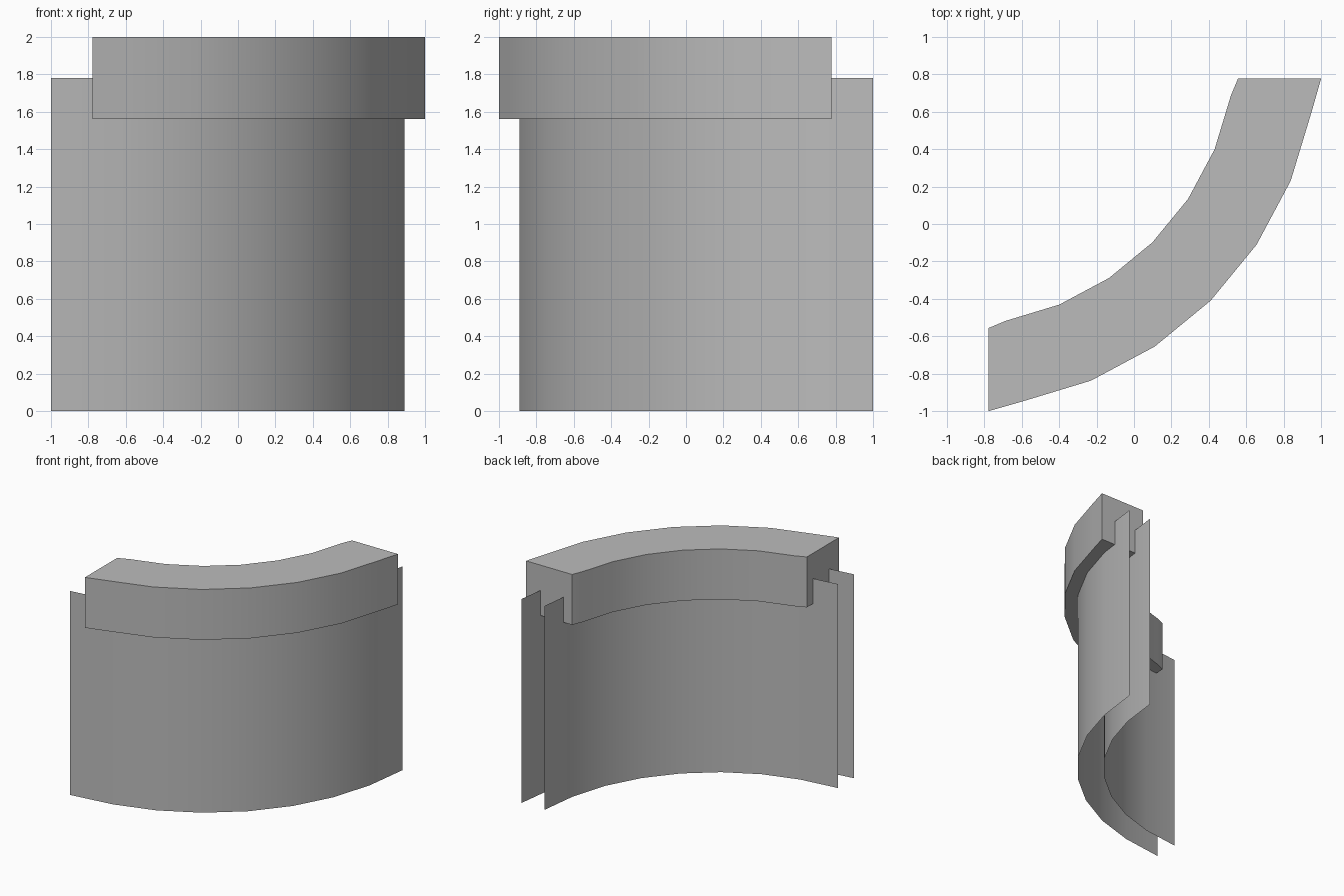
import bpy, bmesh, math

cube = bpy.data.objects.get("Cube")
if cube:
    bpy.data.objects.remove(cube, do_unlink=True)

grey = bpy.data.materials.new("stone grey")
grey.use_nodes = True
colour = (0.5, 0.5, 0.5, 1)
grey.diffuse_color = colour
grey.node_tree.nodes["Principled BSDF"].inputs["Base Color"].default_value = colour

CENTRE = 0.985      # arc centre at (-CENTRE, CENTRE)
STEPS = 8           # facets in a quarter turn


def arc(radius, end_x, end_y):
    """Quarter arc, symmetric about the diagonal, with set end points."""
    pts = [(end_x, end_y)]
    for i in range(1, STEPS):
        a = math.pi / 2 * i / STEPS
        pts.append((radius * math.sin(a) - CENTRE, CENTRE - radius * math.cos(a)))
    return pts + [(-end_y, -end_x)]


def finish(name, bm):
    mesh = bpy.data.meshes.new(name)
    bm.to_mesh(mesh)
    bm.free()
    mesh.materials.append(grey)
    obj = bpy.data.objects.new(name, mesh)
    bpy.context.collection.objects.link(obj)
    bpy.ops.object.select_all(action='DESELECT')
    obj.select_set(True)
    bpy.context.view_layer.objects.active = obj
    bpy.ops.object.shade_smooth_by_angle(angle=math.radians(30))
    return obj


def sheet(name, path, height, outward):
    """Thin upright curved wall face, open at the top, bottom and ends."""
    bm = bmesh.new()
    low = [bm.verts.new((x, y, 0)) for x, y in path]
    high = [bm.verts.new((x, y, height)) for x, y in path]
    for i in range(len(path) - 1):
        bm.faces.new((low[i], low[i + 1], high[i + 1], high[i]))
    if not outward:
        bmesh.ops.reverse_faces(bm, faces=bm.faces[:])
    return finish(name, bm)


def coping(name, outer, inner, z0, z1):
    """Closed curved block with a rectangular section swept along the arc."""
    bm = bmesh.new()
    rings = []
    for (ox, oy), (ix, iy) in zip(outer, inner):
        section = ((ox, oy, z0), (ox, oy, z1), (ix, iy, z1), (ix, iy, z0))
        rings.append([bm.verts.new(p) for p in section])
    for a, b in zip(rings, rings[1:]):
        for k in range(4):
            n = (k + 1) % 4
            bm.faces.new((a[k], a[n], b[n], b[k]))
    bm.faces.new(rings[0])
    bm.faces.new(rings[-1])
    bmesh.ops.recalc_face_normals(bm, faces=bm.faces[:])
    return finish(name, bm)


# Two wall faces, running past the coping at both ends
sheet("outer_wall_face", arc(1.862, -1, -0.89), 1.78, True)
sheet("inner_wall_face", arc(1.642, -1, -0.667), 1.78, False)

# Coping block on top
coping("coping", arc(1.972, -0.778, -1), arc(1.532, -0.778, -0.556), 1.56, 2)
